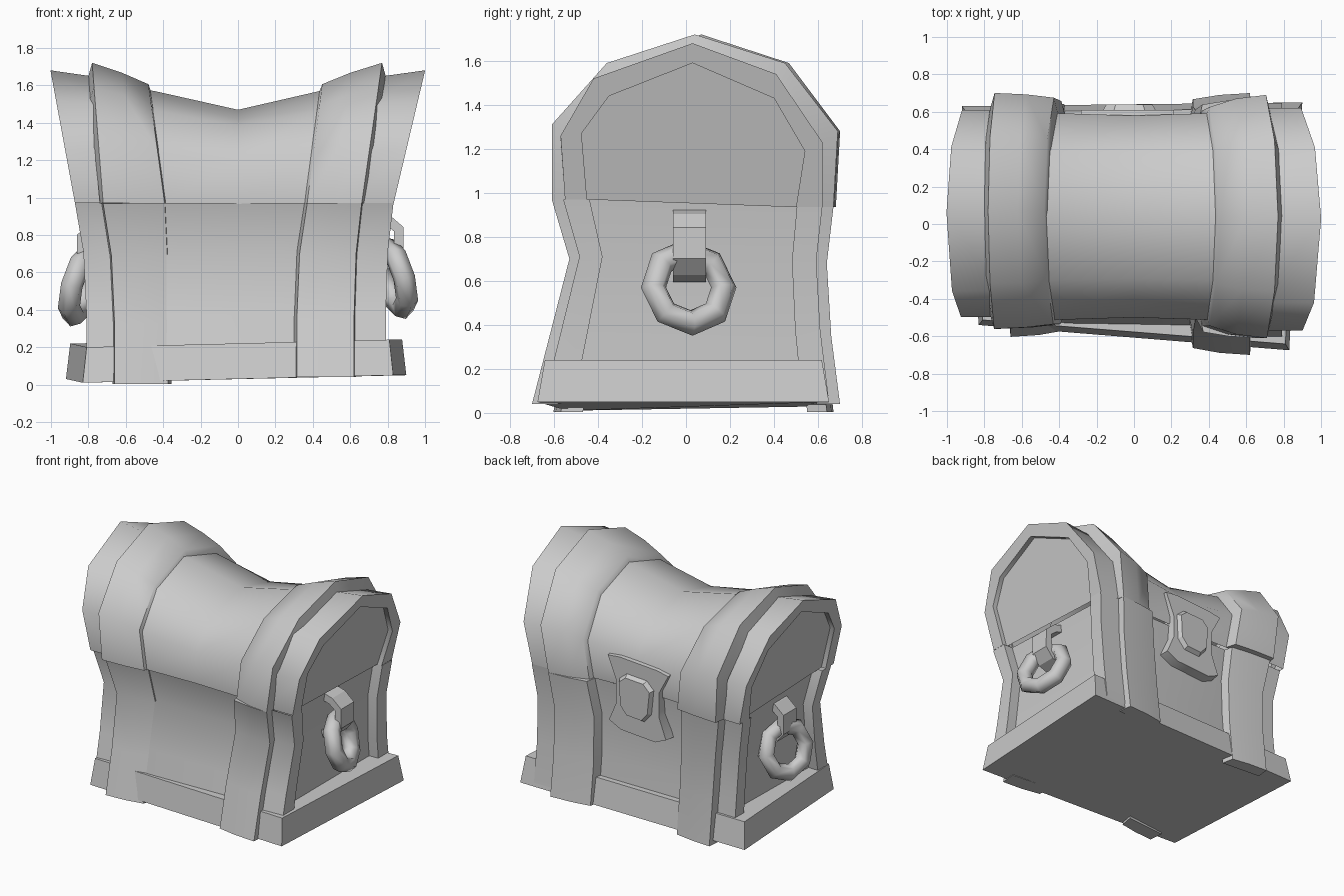
import bpy, bmesh, math
from mathutils import Vector

cube = bpy.data.objects.get("Cube")
if cube:
    bpy.data.objects.remove(cube, do_unlink=True)

grey = bpy.data.materials.new("plain grey")
grey.use_nodes = True
tone = (0.6, 0.6, 0.6, 1)
grey.diffuse_color = tone
grey.node_tree.nodes["Principled BSDF"].inputs["Base Color"].default_value = tone

SEAM, TOP, MID_Y = 0.96, 1.72, 0.04
FRONT_SEAM, BACK_SEAM = 0.97, 0.935
# cross-sections (y, z) of the chest, front to back
LOW = [(-.70, .04), (-.62, .35), (-.53, .70), (-.61, FRONT_SEAM),
       (.67, BACK_SEAM), (.64, .68), (.66, .35), (.70, .04)]
LID = [(-.61, FRONT_SEAM), (-.61, 1.31), (-.36, 1.59), (.04, TOP),
       (.45, 1.59), (.69, 1.28), (.67, BACK_SEAM)]
# outer and inner outline of the frame at the lid's ends
FRAME = [(-.55, FRONT_SEAM), (-.57, 1.26), (-.42, 1.52), (.03, 1.68),
         (.41, 1.54), (.62, 1.23), (.62, BACK_SEAM)]
PANEL = [(-.45, FRONT_SEAM), (-.475, 1.27), (-.35, 1.44), (.03, 1.59),
         (.40, 1.43), (.54, 1.19), (.50, BACK_SEAM)]


def finish(ob, angle=50):
    ob.data.materials.append(grey)
    bpy.ops.object.select_all(action='DESELECT')
    ob.select_set(True)
    bpy.context.view_layer.objects.active = ob
    bpy.ops.object.shade_smooth_by_angle(angle=math.radians(angle))
    return ob


def from_bmesh(name, bm, angle=50):
    bmesh.ops.recalc_face_normals(bm, faces=bm.faces)
    me = bpy.data.meshes.new(name)
    bm.to_mesh(me)
    bm.free()
    ob = bpy.data.objects.new(name, me)
    bpy.context.collection.objects.link(ob)
    return finish(ob, angle)


def mix(a, b, t):
    return a + (b - a) * t


def lid_ring(xs, xt, sy, sz, dy=0, outline=LID):
    return [(mix(xs, xt, (z - SEAM) / (TOP - SEAM)),
             MID_Y + dy + (y - MID_Y) * sy, SEAM + (z - SEAM) * sz) for y, z in outline]


def low_ring(x0, xs, sy, drop=-.04, dy=0):
    return [(mix(x0, xs, max(0, (z - .6) / (SEAM - .6))),
             MID_Y + dy + (y - MID_Y) * sy, z - drop * (SEAM - z)) for y, z in LOW]


def loft(name, rings, gap=None, cap=False, solid=False):
    """Skin a row of cross-sections; gap is a section edge left open."""
    bm = bmesh.new()
    rows = [[bm.verts.new(p) for p in ring] for ring in rings]
    n = len(rows[0])
    pairs = list(zip(rows, rows[1:])) + ([(rows[-1], rows[0])] if solid else [])
    for a, b in pairs:
        for i in range(n - 1):
            if i != gap:
                bm.faces.new((a[i], a[i + 1], b[i + 1], b[i]))
    if solid:
        ends = [0, n - 1] + ([gap, gap + 1] if gap is not None else [])
        for i in ends:
            bm.faces.new([r[i] for r in rows])
    if cap:
        r = rows[-1]
        for i in range(n // 2):
            j = n - 1 - i
            if i + 1 < j:
                bm.faces.new(list(dict.fromkeys((r[i], r[i + 1], r[j - 1], r[j]))))
    return from_bmesh(name, bm)


# sagging lid and pinched body between the straps
loft("lid_shell", [lid_ring(-.74, -.80, .82, .88), lid_ring(-.40, -.44, .85, .80),
                   lid_ring(0, 0, .83, .67),
                   lid_ring(.38, .43, .85, .80), lid_ring(.70, .80, .86, .88)])
loft("body_shell", [low_ring(-.66, -.70, .74), low_ring(-.36, -.38, .81),
                    low_ring(.31, .35, .83), low_ring(.62, .66, .84)], gap=3)

# per side: strap edges and end positions at foot, seam and top;
# strap, lid-strap and frame widths, rearward shift and foot drop
SIDES = {
    "right": dict(s=-1, inner=(-.355, -.37, -.46), outer=(-.66, -.72, -.78),
                  end=(-.81, -.87, -1.01), w=.91, lid_w=.97, frame=.80, trim=.93,
                  dy=.03, drop=.04, hem=.96),
    "left": dict(s=1, inner=(.295, .35, .43), outer=(.62, .66, .77),
                 end=(.79, .83, 1.01), w=1.0, lid_w=1.0, frame=.92, trim=1.0,
                 dy=0, drop=0, hem=.90),
}
for side, d in SIDES.items():
    s, w, dy, drop, trim = d["s"], d["w"], d["dy"], d["drop"], d["trim"]
    i0, i1, i2 = d["inner"]
    o0, o1, o2 = d["outer"]
    e0, e1, e2 = d["end"]

    # broad rounded straps: (share of width, y scale, z scale)
    lid_rows = [lid_ring(mix(i1, o1, t), mix(i2, o2, t), sy * d["lid_w"], sz, dy)
                for t, sy, sz in ((0, .83, .78), (.06, d["hem"], .85),
                                  (.5, mix(d["hem"], 1, .7), .93), (1, 1, 1))]
    lid_rows.append(lid_ring(o1 + s * .02, o2 + s * .03, .84, .86, dy))
    loft(side + "_lid_strap", lid_rows, solid=True)
    low_rows = [low_ring(mix(i0, o0, t), mix(i1, o1, t), sy * w, drop, dy)
                for t, sy in ((0, .80), (.06, .95), (.5, .985), (1, 1))]
    low_rows.append(low_ring(o0 + s * .01, o1 + s * .01, .84 * w, drop, dy))
    loft(side + "_body_strap", low_rows, gap=3, solid=True)

    # end frames with recessed panels
    depth = s * .035
    loft(side + "_lid_end",
         [lid_ring(o1 - s * .05, o2 - s * .05, trim, .945, dy, FRAME),
          lid_ring(e1, e2, trim, 1, dy, FRAME), lid_ring(e1, e2, trim, 1, dy, PANEL),
          lid_ring(e1 - depth, e2 - depth, trim, 1, dy, PANEL)], cap=True)
    depth = s * .075
    hole = d["frame"] * .8
    loft(side + "_body_end",
         [low_ring(o0 - s * .05, o1 - s * .05, d["frame"], dy=dy),
          low_ring(e0, e1, d["frame"], dy=dy), low_ring(e0, e1, hole, dy=dy),
          low_ring(e0 - depth, e1 - depth, hole, dy=dy)], gap=3, cap=True)

    # handle bracket: a thick bent band across the end panel
    dz = 0 if s > 0 else -.04
    reach = 0 if s > 0 else -.025
    band = [(.73, .90), (.80, .88), (.86, .83), (.86, .71), (.81, .65), (.73, .62)]
    bm = bmesh.new()
    rows = [[bm.verts.new((s * (x + reach), y, z + dz)) for y in (-.06, .09)]
            for x, z in band]
    for a, b in zip(rows, rows[1:]):
        bm.faces.new((a[0], a[1], b[1], b[0]))
    bracket = from_bmesh(side + "_handle_bracket", bm)
    bracket.data.shade_flat()
    mod = bracket.modifiers.new("thickness", 'SOLIDIFY')
    mod.thickness = .055
    mod.offset = 0

    # hanging ring, leaning outward at the bottom and turned to the rear
    bpy.ops.mesh.primitive_torus_add(
        major_segments=8, minor_segments=6, major_radius=.167, minor_radius=.06,
        location=(s * .84, .012 - reach, .57 + dz),
        rotation=(0, s * math.radians(75), s * math.radians(17)))
    ring = bpy.context.object
    ring.name = side + "_handle_ring"
    finish(ring, 65)

# skewed base slab
bm = bmesh.new()
bottom = [(-.83, -.54, .01), (.83, -.675, .05), (.90, .65, .05), (-.92, .63, .03)]
low = [bm.verts.new(p) for p in bottom]
high = [bm.verts.new((x * .975, y * .95, z + .19)) for x, y, z in bottom]
bm.faces.new(low)
bm.faces.new(high)
for i in range(4):
    j = (i + 1) % 4
    bm.faces.new((low[i], low[j], high[j], high[i]))
from_bmesh("base_slab", bm, 30)


def plate(name, outline, back, front, shrink):
    """Plate standing on the rear wall, its outer face slightly smaller."""
    bm = bmesh.new()
    mid = sum((Vector(p) for p in outline), Vector((0, 0))) / len(outline)
    rows = []
    for y, k in ((back, 1), (front, shrink)):
        pts = [mid + (Vector(p) - mid) * k for p in outline]
        rows.append([bm.verts.new((p.x, y, p.y)) for p in pts])
        bm.faces.new(rows[-1])
    n = len(outline)
    for i in range(n):
        j = (i + 1) % n
        bm.faces.new((rows[0][i], rows[0][j], rows[1][j], rows[1][i]))
    return from_bmesh(name, bm, 30)


# lock plate with waisted sides, and its raised hasp
plate("lock_plate", [(-.29, 1.14), (-.19, 1.16), (.12, 1.18), (.22, 1.17), (.15, 1.0),
                     (.15, .82), (.21, .68), (.11, .63), (-.18, .61), (-.27, .65),
                     (-.21, .81), (-.21, .99)], .52, .61, .97)
plate("lock_hasp", [(-.17, 1.0), (-.11, 1.06), (.06, 1.07), (.12, 1.02),
                    (.11, .82), (.05, .75), (-.09, .74), (-.15, .81)], .60, .64, .85)
